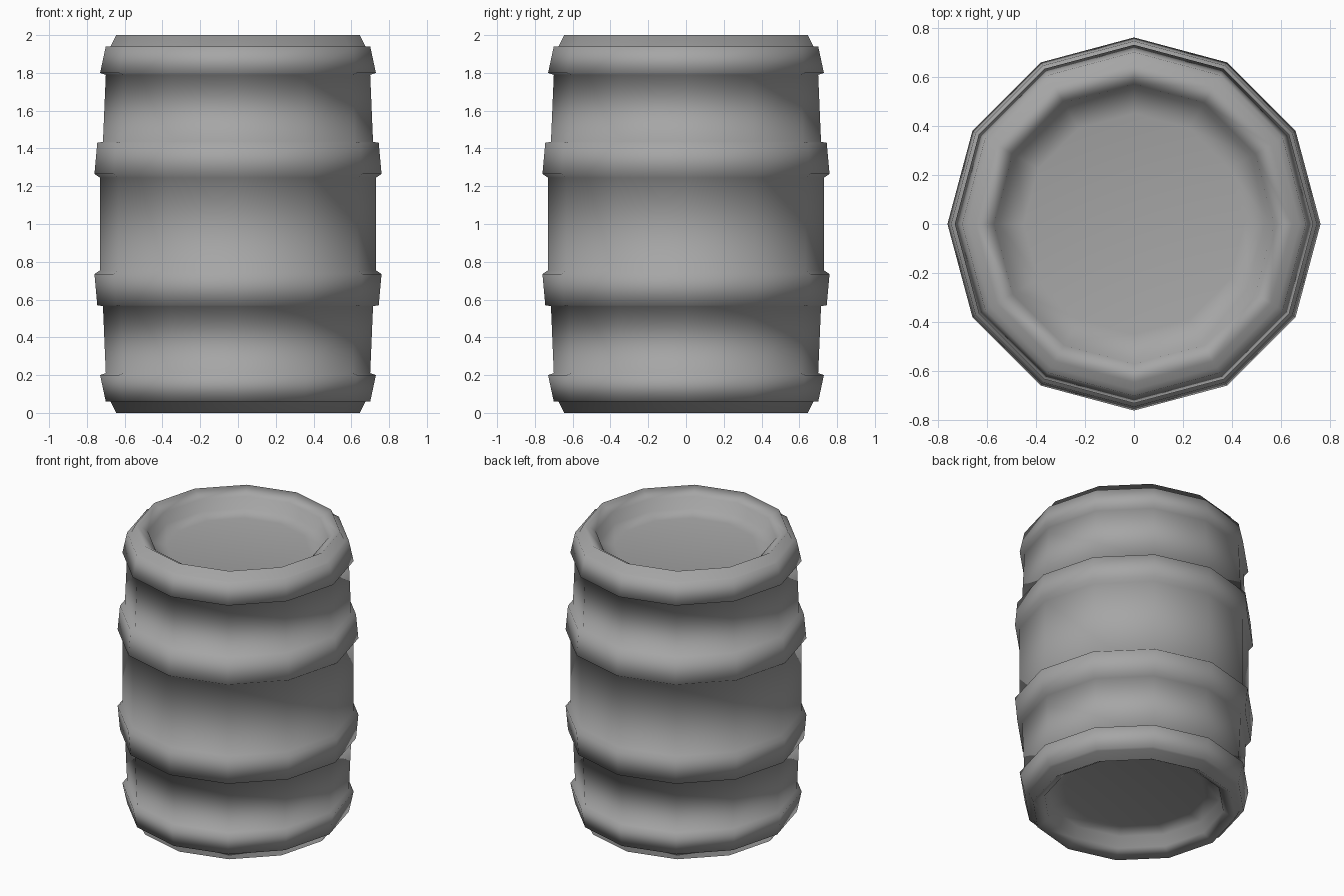
import bpy
import bmesh
from math import cos, sin, tau

SIDES = 12
HEIGHT = 2.0

cube = bpy.data.objects.get("Cube")
if cube:
    bpy.data.objects.remove(cube, do_unlink=True)

grey = bpy.data.materials.new("barrel grey")
grey.use_nodes = True
colour = (0.38, 0.38, 0.38, 1)
grey.diffuse_color = colour
grey.node_tree.nodes["Principled BSDF"].inputs["Base Color"].default_value = colour

# Lower half of the profile as (radius, height), from the recessed base to the waist
half = [
    (0.45, 0.14), (0.55, 0.12), (0.57, 0.045),      # recessed base
    (0.645, 0.0), (0.675, 0.06),                    # rim
    (0.70, 0.06), (0.73, 0.20), (0.70, 0.21),       # end hoop
    (0.715, 0.565), (0.745, 0.57),                  # middle hoop
    (0.76, 0.735), (0.73, 0.755),
]
profile = half + [(r, HEIGHT - z) for r, z in reversed(half)]


def lathe(name, points, material):
    """Turn a profile about the z axis and close both ends."""
    bm = bmesh.new()
    rings = [
        [bm.verts.new((r * cos(tau * i / SIDES), r * sin(tau * i / SIDES), z))
         for i in range(SIDES)]
        for r, z in points
    ]
    for low, high in zip(rings, rings[1:]):
        for i in range(SIDES):
            j = (i + 1) % SIDES
            bm.faces.new((low[i], low[j], high[j], high[i]))
    bm.faces.new(list(reversed(rings[0])))
    bm.faces.new(rings[-1])
    for face in bm.faces:
        face.smooth = True
    mesh = bpy.data.meshes.new(name)
    bm.to_mesh(mesh)
    bm.free()
    mesh.materials.append(material)
    obj = bpy.data.objects.new(name, mesh)
    bpy.context.collection.objects.link(obj)
    return obj


# Barrel with hoops and recessed ends
lathe("barrel", profile, grey)
